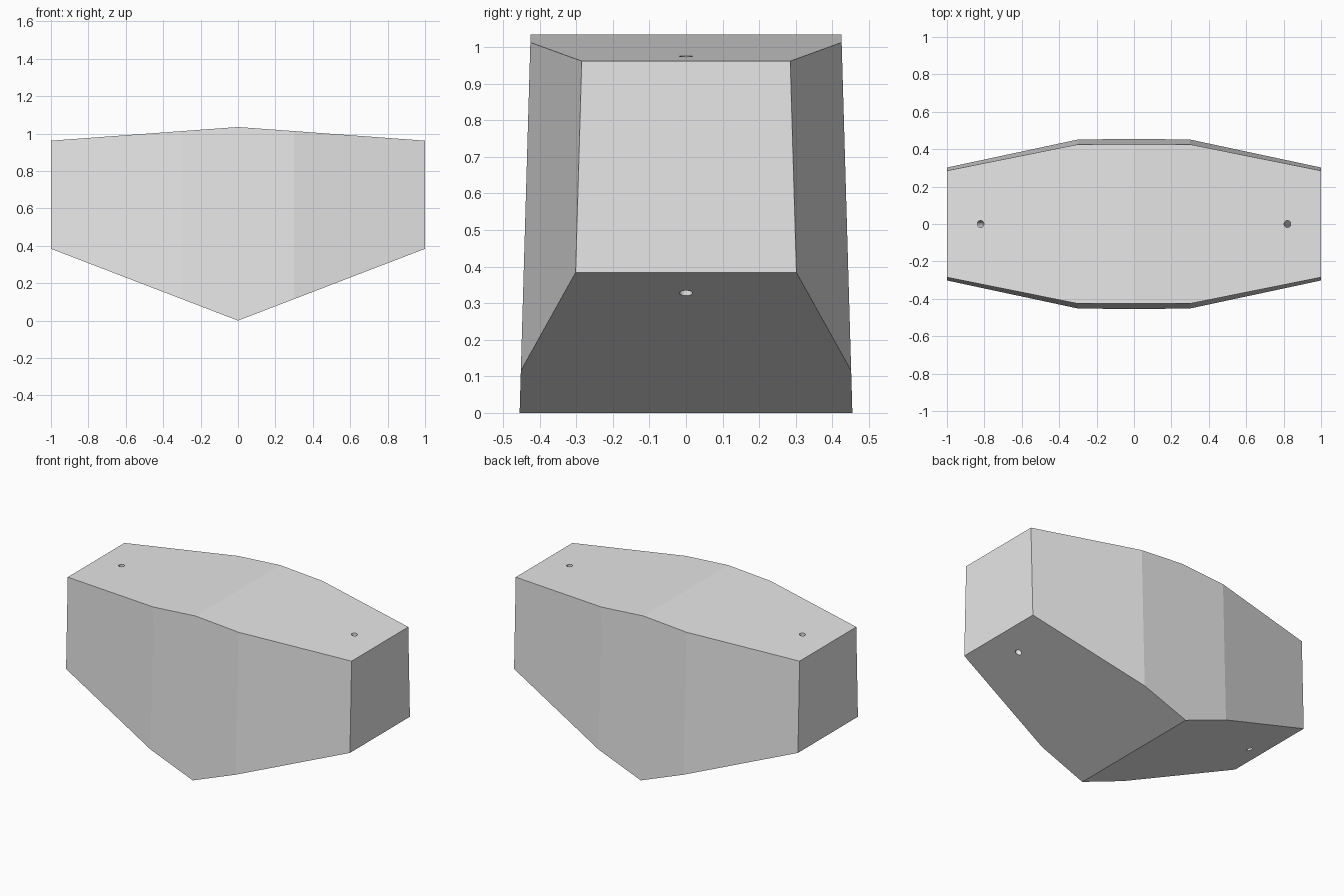
import bpy, bmesh
from mathutils import Vector

cube = bpy.data.objects.get("Cube")
if cube:
    bpy.data.objects.remove(cube, do_unlink=True)

# Plain grey for the whole block
grey = bpy.data.materials.new("plain_grey")
grey.use_nodes = True
grey.diffuse_color = (0.8, 0.8, 0.8, 1)
grey.node_tree.nodes["Principled BSDF"].inputs["Base Color"].default_value = (0.8, 0.8, 0.8, 1)

END_X, SHOULDER_X = 1.0, 0.3
END_Y, SHOULDER_Y = 0.313, 0.455
RIDGE, END_TOP, END_BOTTOM = 1.035, 0.962, 0.384
DRAFT = 0.029                      # inward lean of the long sides per unit height
TALL = 1.2


def make_object(name, bm):
    bmesh.ops.recalc_face_normals(bm, faces=bm.faces)
    mesh = bpy.data.meshes.new(name)
    bm.to_mesh(mesh)
    bm.free()
    mesh.materials.append(grey)
    obj = bpy.data.objects.new(name, mesh)
    bpy.context.collection.objects.link(obj)
    return obj


def slice_off(bm, point, normal):
    """Cut away everything on the normal side and cap the opening."""
    cut = bmesh.ops.bisect_plane(bm, geom=bm.verts[:] + bm.edges[:] + bm.faces[:],
                                 dist=1e-6, plane_co=point, plane_no=normal, clear_outer=True)
    edges = [e for e in cut["geom_cut"] if isinstance(e, bmesh.types.BMEdge)]
    bmesh.ops.contextual_create(bm, geom=edges)


# Eight-sided drafted prism, later trimmed by the roof and keel planes
half = [(END_X, END_Y), (SHOULDER_X, SHOULDER_Y), (-SHOULDER_X, SHOULDER_Y), (-END_X, END_Y)]
outline = half + [(-x, -y) for x, y in half]
bm = bmesh.new()
rings = []
for z in (-0.1, TALL):
    rings.append([bm.verts.new((x, y - DRAFT * z * (1 if y > 0 else -1), z)) for x, y in outline])
low, high = rings
bm.faces.new(low[::-1])
bm.faces.new(high)
for i in range(len(outline)):
    j = (i + 1) % len(outline)
    bm.faces.new((low[i], low[j], high[j], high[i]))

for side in (-1, 1):
    slice_off(bm, (0, 0, RIDGE), Vector((side * (RIDGE - END_TOP), 0, 1)).normalized())
    slice_off(bm, (0, 0, 0), Vector((side * END_BOTTOM, 0, -1)).normalized())
block = make_object("wedge_block", bm)

# Slightly splayed mounting holes through both ends
for side, label in ((-1, "right"), (1, "left")):
    top = Vector((side * 0.82, 0, 0.977))
    bottom = Vector((side * 0.853, 0, 0.327))
    axis = top - bottom
    bm = bmesh.new()
    bmesh.ops.create_cone(bm, cap_ends=True, segments=24, radius1=0.018, radius2=0.018,
                          depth=axis.length + 0.2)
    cutter = make_object(label + "_hole_cutter", bm)
    cutter.location = (top + bottom) / 2
    cutter.rotation_euler = axis.to_track_quat("Z", "Y").to_euler()
    cutter.hide_render = True
    drill = block.modifiers.new(label + "_hole", "BOOLEAN")
    drill.operation = "DIFFERENCE"
    drill.solver = "EXACT"
    drill.object = cutter
    bpy.context.view_layer.update()
    bpy.context.view_layer.objects.active = block
    bpy.ops.object.modifier_apply(modifier=drill.name)
    bpy.data.objects.remove(cutter, do_unlink=True)
